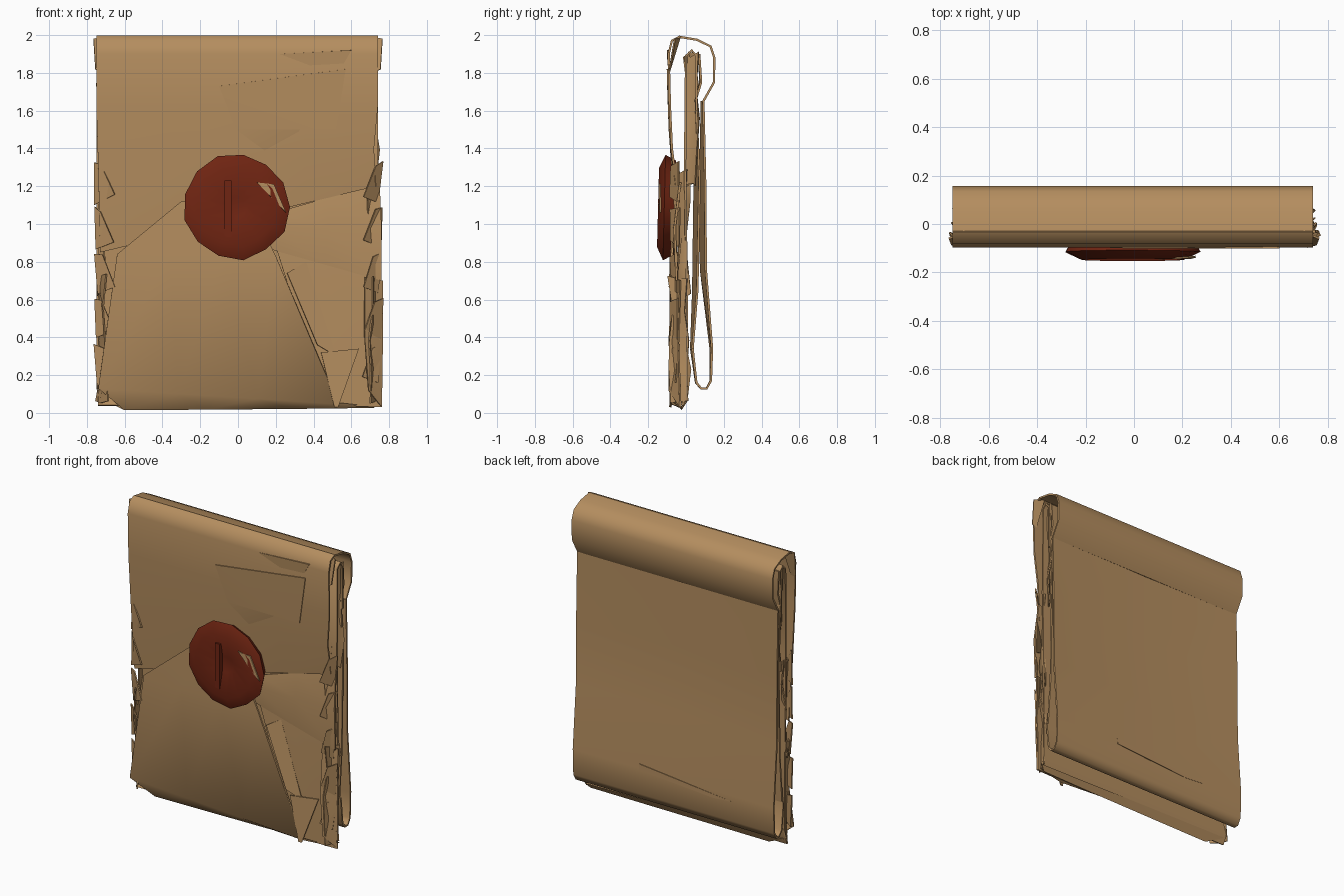
import bpy, bmesh, math, random
from mathutils import Vector

random.seed(4)
if "Cube" in bpy.data.objects:
    bpy.data.objects.remove(bpy.data.objects["Cube"])


def material(name, color):
    m = bpy.data.materials.new(name)
    m.use_nodes = True
    m.diffuse_color = color
    m.node_tree.nodes["Principled BSDF"].inputs["Base Color"].default_value = color
    return m


PAPER = material("tan parchment", (0.46, 0.27, 0.115, 1))
WAX = material("dark red wax", (0.16, 0.018, 0.006, 1))


def finish(name, bm, mat, thickness=0, angle=70):
    bmesh.ops.recalc_face_normals(bm, faces=bm.faces)
    mesh = bpy.data.meshes.new(name)
    bm.to_mesh(mesh)
    bm.free()
    ob = bpy.data.objects.new(name, mesh)
    bpy.context.collection.objects.link(ob)
    mesh.materials.append(mat)
    bpy.ops.object.select_all(action="DESELECT")
    ob.select_set(True)
    bpy.context.view_layer.objects.active = ob
    if thickness:
        mod = ob.modifiers.new("paper thickness", "SOLIDIFY")
        mod.thickness, mod.offset = thickness, 0
        bpy.ops.object.modifier_apply(modifier=mod.name)
    bpy.ops.object.shade_smooth_by_angle(angle=math.radians(angle))
    return ob


def loft(name, rows, cols=1, thickness=0.012, sag=0, jitter=0):
    """Sheet through rows, each given by its left and right end point."""
    bm = bmesh.new()
    grid = []
    for left, right in rows:
        line = []
        for i in range(cols + 1):
            t = i / cols
            p = Vector(left).lerp(Vector(right), t)
            p.y -= sag * math.sin(math.pi * t) * max(0, math.sin(math.pi * p.z / 2)) ** 2
            p += Vector([random.uniform(-jitter, jitter) for _ in range(3)])
            line.append(bm.verts.new(p))
        grid.append(line)
    for a, b in zip(grid, grid[1:]):
        for i in range(cols):
            bm.faces.new((a[i], a[i + 1], b[i + 1], b[i]))
    return finish(name, bm, PAPER, thickness)


def straight(profile, xl=-0.75, xr=0.74):
    return [((xl, y, z), (xr, y, z)) for y, z in profile]


# Top flap: front panel with a slanted lower edge, turning over the top
loft("top_flap", [((-0.73, -0.05, 0.85), (0.73, -0.05, 1.2)),
                  ((-0.74, -0.075, 1.3), (0.72, -0.075, 1.4))]
     + straight([(-0.085, 1.62), (-0.092, 1.9), (-0.075, 1.97), (-0.03, 1.993)]), 4)

# Back: rolled top, sagging panel, rolled bottom and inner return
loft("back_roll", straight([(-0.03, 1.99), (0.06, 1.975), (0.13, 1.94), (0.15, 1.88),
                            (0.148, 1.75), (0.092, 1.65)]), 4)
loft("back_panel", straight([(0.092, 1.65), (0.102, 1.2), (0.105, 0.76), (0.138, 0.34),
                             (0.132, 0.17), (0.11, 0.13), (0.08, 0.13), (0.055, 0.16),
                             (0.035, 0.34)]), 2, sag=0.03)
loft("inner_back", straight([(0.035, 0.34), (0.06, 0.65), (0.072, 1.23), (0.052, 1.66),
                             (0.08, 1.75), (0.07, 1.9)], -0.74, 0.73), 2, sag=0.03)

# Middle layer, running from the top down to the bottom fold
loft("middle_layer", straight([(0.055, 1.6), (0.055, 1.89), (0.03, 1.92), (0.0, 1.89),
                               (-0.005, 1.3), (0.005, 0.6), (0.005, 0.1), (-0.02, 0.04)],
                              -0.74, 0.74), 3)

# Bottom flap: wraps the bottom fold and tapers up to the seal
loft("bottom_flap", [((-0.73, 0.0, 0.08), (0.75, 0.0, 0.06)),
                     ((-0.6, -0.025, 0.02), (0.72, -0.02, 0.03)),
                     ((-0.74, -0.085, 0.13), (0.53, -0.075, 0.05)),
                     ((-0.64, -0.08, 0.84), (0.2, -0.075, 0.83)),
                     ((-0.3, -0.07, 1.12), (0.08, -0.07, 1.08))], 3)

# Side flap folded in from the right, and the corner below it
loft("side_flap", [((0.2, -0.06, 1.06), (0.75, -0.03, 1.22)),
                   ((0.2, -0.075, 0.98), (0.76, -0.06, 0.98)),
                   ((0.16, -0.06, 0.87), (0.76, -0.05, 0.7))], 2)
loft("corner_fold", [((0.2, -0.055, 0.88), (0.69, -0.045, 0.73)),
                     ((0.32, -0.06, 0.5), (0.75, -0.045, 0.45)),
                     ((0.5, -0.05, 0.04), (0.76, -0.03, 0.03))], 2)
loft("corner_crease", [((0.26, -0.07, 0.74), (0.36, -0.055, 0.8)),
                       ((0.42, -0.09, 0.36), (0.52, -0.06, 0.3))], thickness=0.008)
loft("corner_point", [((0.44, -0.075, 0.32), (0.64, -0.06, 0.34)),
                      ((0.51, -0.085, 0.03), (0.53, -0.08, 0.03))], thickness=0.008)
loft("corner_edge", [((0.67, -0.06, 0.72), (0.765, -0.03, 0.7)),
                     ((0.67, -0.085, 0.4), (0.765, -0.04, 0.35)),
                     ((0.69, -0.09, 0.12), (0.76, -0.03, 0.03))], thickness=0.008)

# Creases showing on the top flap and the back
loft("upper_patch", [((-0.1, -0.096, 1.73), (0.57, -0.098, 1.82)),
                     ((-0.01, -0.088, 1.5), (0.52, -0.088, 1.5)),
                     ((0.14, -0.08, 1.39), (0.34, -0.082, 1.5))], thickness=0.008)
loft("upper_sliver", [((0.22, -0.096, 1.9), (0.6, -0.098, 1.92)),
                      ((0.38, -0.093, 1.84), (0.56, -0.094, 1.85))], thickness=0.008)
loft("back_sliver", [((-0.45, 0.138, 0.3), (0.25, 0.137, 0.37)),
                     ((-0.3, 0.138, 0.29), (0.25, 0.138, 0.33))], thickness=0.006)

# Crumpled tucks down both ends
for side, label in ((1, "left"), (-1, "right")):
    for start, end, front, back in ((1.2, 1.9, -0.005, 0.055), (0.62, 1.28, -0.05, 0.01),
                                    (0.06, 0.72, -0.08, 0.01)):
        rows = []
        for i in range(5):
            z = start + (end - start) * i / 4
            rows.append(((side * 0.7, front, z), (side * 0.735, back, z)))
        loft(label + "_end_tuck", rows, 2, 0.008, jitter=0.018)
    # Small pleats lying against the front edges
    for i in range(5):
        z = 0.25 + i * 0.24
        loft(label + "_pleat", [((side * 0.76, -0.04, z + 0.12), (side * 0.72, -0.075, z + 0.1)),
                                ((side * 0.75, -0.045, z - 0.1), (side * 0.66, -0.08, z - 0.06))],
             thickness=0.008, jitter=0.01)
    # Flared corners at the top
    loft(label + "_top_corner", [((side * 0.765, -0.06, 1.98), (side * 0.7, -0.03, 1.995)),
                                 ((side * 0.755, -0.085, 1.82), (side * 0.72, -0.09, 1.8))],
         thickness=0.008)

# Wax seal: irregular dished disc
bm = bmesh.new()
rings = []
SIDES = 13
wobble = [random.uniform(0.96, 1.03) for _ in range(SIDES)]
for radius, y in ((0.25, -0.06), (0.28, -0.115), (0.21, -0.148), (0.05, -0.112)):
    ring = []
    for k in range(SIDES):
        a = 2 * math.pi * k / SIDES
        x, z = radius * wobble[k] * math.cos(a), radius * wobble[k] * math.sin(a)
        ring.append(bm.verts.new((x - 0.005, y + 0.025 * z, z + 1.09)))
    rings.append(ring)
for a, b in zip(rings, rings[1:]):
    for k in range(SIDES):
        n = (k + 1) % SIDES
        bm.faces.new((a[k], a[n], b[n], b[k]))
bm.faces.new(rings[0])
bm.faces.new(rings[-1])
finish("wax_seal", bm, WAX, angle=50)

# Raised bar on the seal
bm = bmesh.new()
bmesh.ops.create_cube(bm, size=1)
for v in bm.verts:
    v.co = Vector((v.co.x * 0.035 - 0.053, v.co.y * 0.03 - 0.128, v.co.z * 0.3 + 1.08))
finish("seal_bar", bm, WAX, angle=30)

# Parchment corner poking through the seal
loft("seal_gap", [((0.1, -0.142, 1.22), (0.19, -0.14, 1.21)),
                  ((0.235, -0.14, 1.08), (0.255, -0.135, 1.06))], thickness=0.008)
